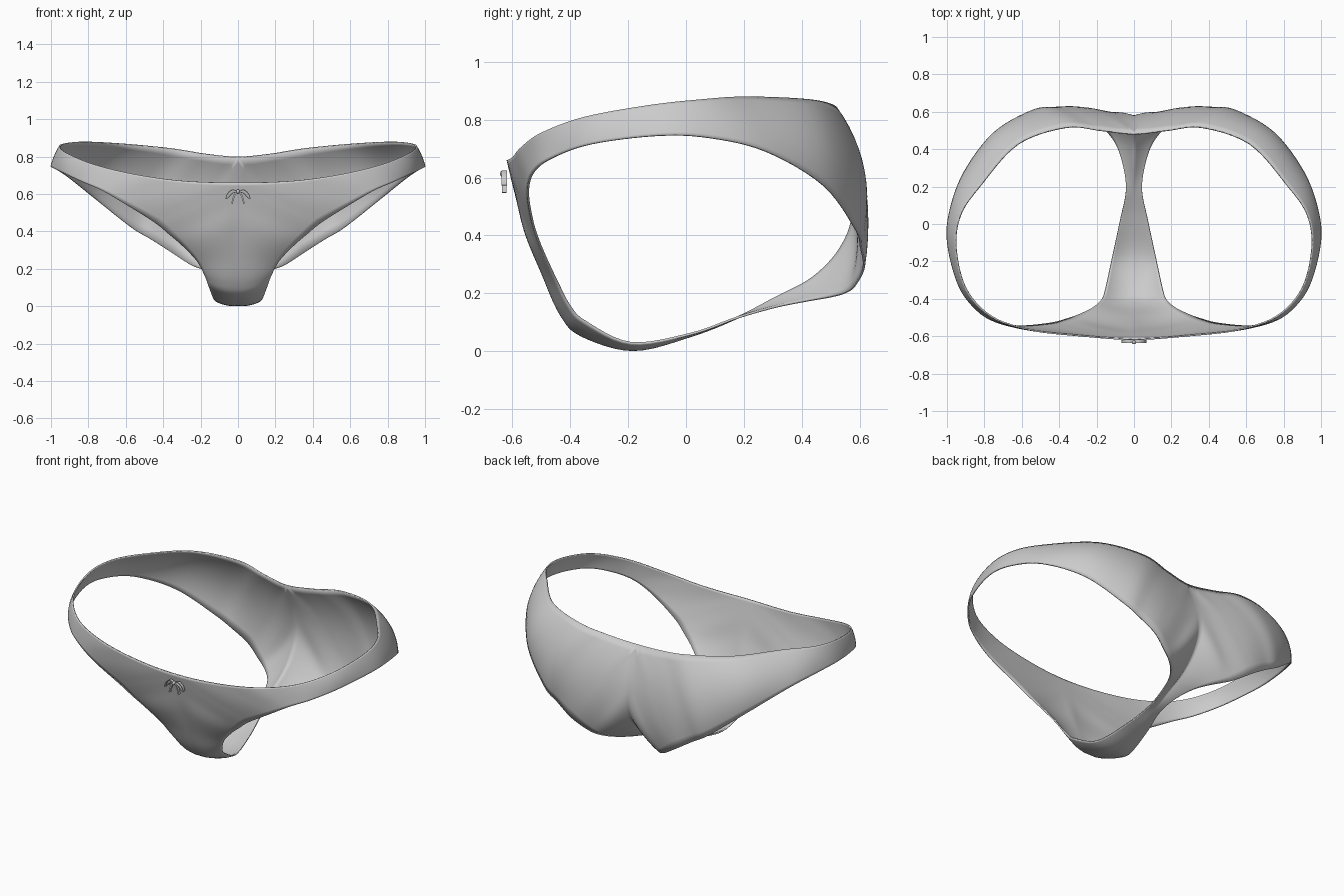
import bpy, math
from mathutils import Vector as V

if "Cube" in bpy.data.objects:
    bpy.data.objects.remove(bpy.data.objects["Cube"])

fabric = bpy.data.materials.new("grey_fabric")
fabric.diffuse_color = (0.6, 0.6, 0.6, 1)
fabric.use_nodes = True
fabric.node_tree.nodes["Principled BSDF"].inputs["Base Color"].default_value = fabric.diffuse_color

# Ribs of the right half: outer edge (x, y, z), leg edge (x, y, z), outward bulge
WAIST = [
    (0, -.62, .66, .45, -.535, .45, .010),
    (.30, -.60, .67, .61, -.55, .55, .003),
    (.55, -.57, .705, .73, -.53, .62, .005),
    (.76, -.50, .755, .84, -.465, .668, .004),
    (.90, -.35, .81, .94, -.33, .715, .006),
    (.955, -.13, .85, 1.0, -.10, .745, .004),
    (.93, .05, .87, .985, .08, .738, .008),
    (.82, .21, .88, .91, .28, .69, .020),
    (.62, .43, .87, .76, .48, .57, .045),
    (.36, .52, .845, .57, .59, .42, .064),
    (.17, .503, .815, .47, .608, .36, .070),
    (0, .485, .80, .36, .618, .29, .058),
]
# Ribs along the centre seam, all starting at x = 0: outer (y, z), leg (x, y, z), bulge
SEAM = [
    (.56, .62, .26, .585, .225, .030),
    (.58, .47, .20, .55, .20, .025),
    (.535, .35, .14, .495, .185, .012),
    (.44, .25, .09, .42, .172, .008),
    (.31, .18, .055, .31, .15, .003),
    (.18, .113, .043, .18, .113, 0),
    (.02, .05, .075, .02, .057, .002),
    (-.18, .002, .12, -.19, .025, .010),
    (-.36, .05, .155, -.35, .10, .015),
    (-.435, .125, .175, -.405, .155, .014),
    (-.50, .27, .22, -.45, .24, .012),
    (-.56, .43, .30, -.49, .325, .018),
    (-.595, .56, .37, -.515, .385, .012),
]
STEPS, ACROSS = 6, 12


def spline(p, steps):
    """Catmull-Rom through p[1:-1]; the end points only steer it."""
    out = []
    for a, b, c, d in zip(p, p[1:], p[2:], p[3:]):
        for k in range(steps):
            t = k / steps
            out.append(.5 * (2 * b + (c - a) * t + (2 * a - 5 * b + 4 * c - d) * t * t
                             + (3 * b - a - 3 * c + d) * t ** 3))
    return out


def mirrored(p):
    return V((-p.x, p.y, p.z))


def add_mesh(name, verts, faces):
    me = bpy.data.meshes.new(name)
    me.from_pydata(verts, [], faces)
    me.materials.append(fabric)
    ob = bpy.data.objects.new(name, me)
    bpy.context.collection.objects.link(ob)
    return ob


def smooth(ob, degrees):
    bpy.ops.object.select_all(action='DESELECT')
    ob.select_set(True)
    bpy.context.view_layer.objects.active = ob
    bpy.ops.object.shade_smooth_by_angle(angle=math.radians(degrees))


# Outer edge: waistline, then centre seam back round to the front
ribs = WAIST + [(0,) + s for s in SEAM]
waist = [V(r[:3]) for r in WAIST]
seam = [waist[-1]] + [V((0, s[0], s[1])) for s in SEAM] + [waist[0]]
outer = spline([mirrored(waist[1])] + waist + [mirrored(waist[-2])], STEPS)
outer += spline([2 * seam[0] - seam[1]] + seam + [2 * seam[-1] - seam[-2]], STEPS)


def closed(p):
    return spline([p[-1]] + p + p[:2], STEPS)


# Leg opening and bulge run round as closed loops
leg = closed([V(r[3:6]) for r in ribs])
bulge = closed([V((r[6], 0, 0)) for r in ribs])

verts, faces = [], []
for o, l, b in zip(outer, leg, bulge):
    mid = (o + l) / 2
    mid += (mid - V((0, 0, .48))).normalized() * b.x
    for j in range(ACROSS + 1):
        t = j / ACROSS
        verts.append(o * (1 - t) * (1 - 2 * t) + mid * 4 * t * (1 - t) + l * t * (2 * t - 1))
n, w = len(outer), ACROSS + 1
for i in range(n):
    k = (i + 1) % n
    for j in range(ACROSS):
        faces.append((i * w + j, i * w + j + 1, k * w + j + 1, k * w + j))

# Fabric body: mirrored half with a little thickness
body = add_mesh("briefs_body", verts, faces)
m = body.modifiers.new("mirror", 'MIRROR')
m.use_clip = True
m.merge_threshold = .002
s = body.modifiers.new("thickness", 'SOLIDIFY')
s.thickness, s.offset = .008, -1
smooth(body, 50)


def ribbon(name, path, width, thick):
    """Flat ribbon along an x-z path, with its width running along y."""
    pts = [V(p) for p in path]
    pts = spline([2 * pts[0] - pts[1]] + pts + [2 * pts[-1] - pts[-2]], 5) + [pts[-1]]
    vs, fs = [], []
    for i, p in enumerate(pts):
        d = (pts[min(i + 1, len(pts) - 1)] - pts[max(i - 1, 0)]).normalized()
        side = V((-d.z, 0, d.x)) * thick / 2
        dep = V((0, width / 2, 0))
        vs += [p + side - dep, p + side + dep, p - side + dep, p - side - dep]
    for i in range(len(pts) - 1):
        for j in range(4):
            a, b = i * 4 + j, i * 4 + (j + 1) % 4
            fs.append((a, b, b + 4, a + 4))
    e = len(vs)
    fs += [(3, 2, 1, 0), (e - 4, e - 3, e - 2, e - 1)]
    ob = add_mesh(name, vs, fs)
    ob.modifiers.new("mirror", 'MIRROR')
    smooth(ob, 40)


# Front bow: loops, tails and knot
Y = -.628
ribbon("bow_loops", [(.005, Y, .615), (.03, Y, .622), (.055, Y, .603), (.064, Y, .575),
                     (.05, Y, .583), (.03, Y, .604), (.005, Y, .61)], .018, .004)
ribbon("bow_tails", [(.004, Y, .61), (.018, Y, .595), (.027, Y, .57), (.032, Y, .548)], .016, .008)
bpy.ops.mesh.primitive_uv_sphere_add(segments=12, ring_count=8, radius=.011, location=(0, Y - .004, .613))
knot = bpy.context.object
knot.name = "bow_knot"
knot.data.materials.append(fabric)
smooth(knot, 60)
